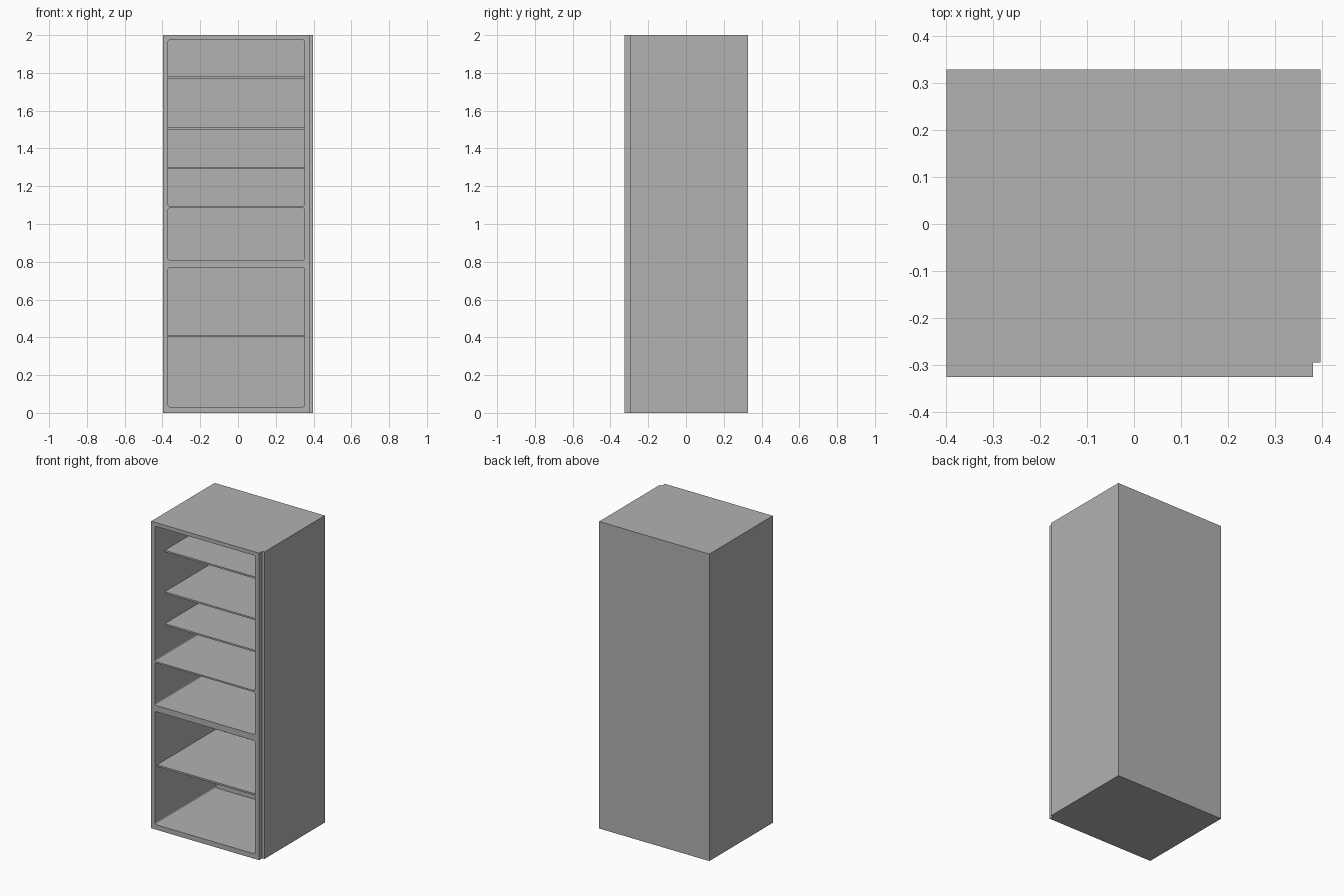
import bpy
import bmesh

cube = bpy.data.objects.get("Cube")
if cube:
    bpy.data.objects.remove(cube, do_unlink=True)

# Single painted grey finish
grey = bpy.data.materials.new("cabinet_grey")
grey.use_nodes = True
grey.diffuse_color = (0.445, 0.445, 0.445, 1)
grey.node_tree.nodes["Principled BSDF"].inputs["Base Color"].default_value = grey.diffuse_color

LEFT, RIGHT = -0.37, 0.351      # inside faces of the side walls
FRONT, BACK = -0.325, 0.328
INNER_BACK = 0.30


def make_object(name, bm):
    bmesh.ops.recalc_face_normals(bm, faces=bm.faces)
    mesh = bpy.data.meshes.new(name)
    bm.to_mesh(mesh)
    bm.free()
    mesh.materials.append(grey)
    obj = bpy.data.objects.new(name, mesh)
    bpy.context.collection.objects.link(obj)
    return obj


def box(name, x, y, z, corner=0):
    """Box from ranges, optionally rounding the edges that run front to back."""
    bm = bmesh.new()
    bmesh.ops.create_cube(bm, size=1)
    for v in bm.verts:
        v.co = [r[0] + (c + 0.5) * (r[1] - r[0]) for c, r in zip(v.co, (x, y, z))]
    if corner:
        edges = [e for e in bm.edges
                 if abs(e.verts[0].co.y - e.verts[1].co.y) > 0.01]
        bmesh.ops.bevel(bm, geom=edges, offset=corner, segments=4,
                        profile=0.5, affect='EDGES')
    return make_object(name, bm)


# Solid carcass: plan outline with the stepped front corner, raised to full height
outline = [(-0.398, FRONT), (0.38, FRONT), (0.38, -0.294),
           (0.396, -0.294), (0.396, BACK), (-0.398, BACK)]
bm = bmesh.new()
base = bm.faces.new([bm.verts.new((x, y, 0)) for x, y in outline])
top = bmesh.ops.extrude_face_region(bm, geom=[base])["geom"]
bmesh.ops.translate(bm, vec=(0, 0, 2),
                    verts=[g for g in top if isinstance(g, bmesh.types.BMVert)])
carcass = make_object("carcass", bm)

# Hollow out the three round-cornered compartments
for z in ((0.032, 0.769), (0.809, 1.085), (1.095, 1.975)):
    cutter = box("compartment_cutter", (LEFT, RIGHT), (FRONT - 0.1, INNER_BACK), z, 0.01)
    cutter.hide_render = True
    cut = carcass.modifiers.new("compartment", 'BOOLEAN')
    cut.operation = 'DIFFERENCE'
    cut.solver = 'EXACT'
    cut.object = cutter
    bpy.context.view_layer.objects.active = carcass
    bpy.ops.object.modifier_apply(modifier=cut.name)
    bpy.data.objects.remove(cutter, do_unlink=True)

# Thin shelves: top height and setback from the front
shelves = {
    "lower_shelf": (0.413, 0.02),
    "upper_shelf_bottom": (1.302, 0.10),
    "upper_shelf_middle": (1.51, 0.10),
    "upper_shelf_top": (1.78, 0.10),
}
for name, (height, setback) in shelves.items():
    box(name, (LEFT, RIGHT), (FRONT + setback, INNER_BACK), (height - 0.011, height))
